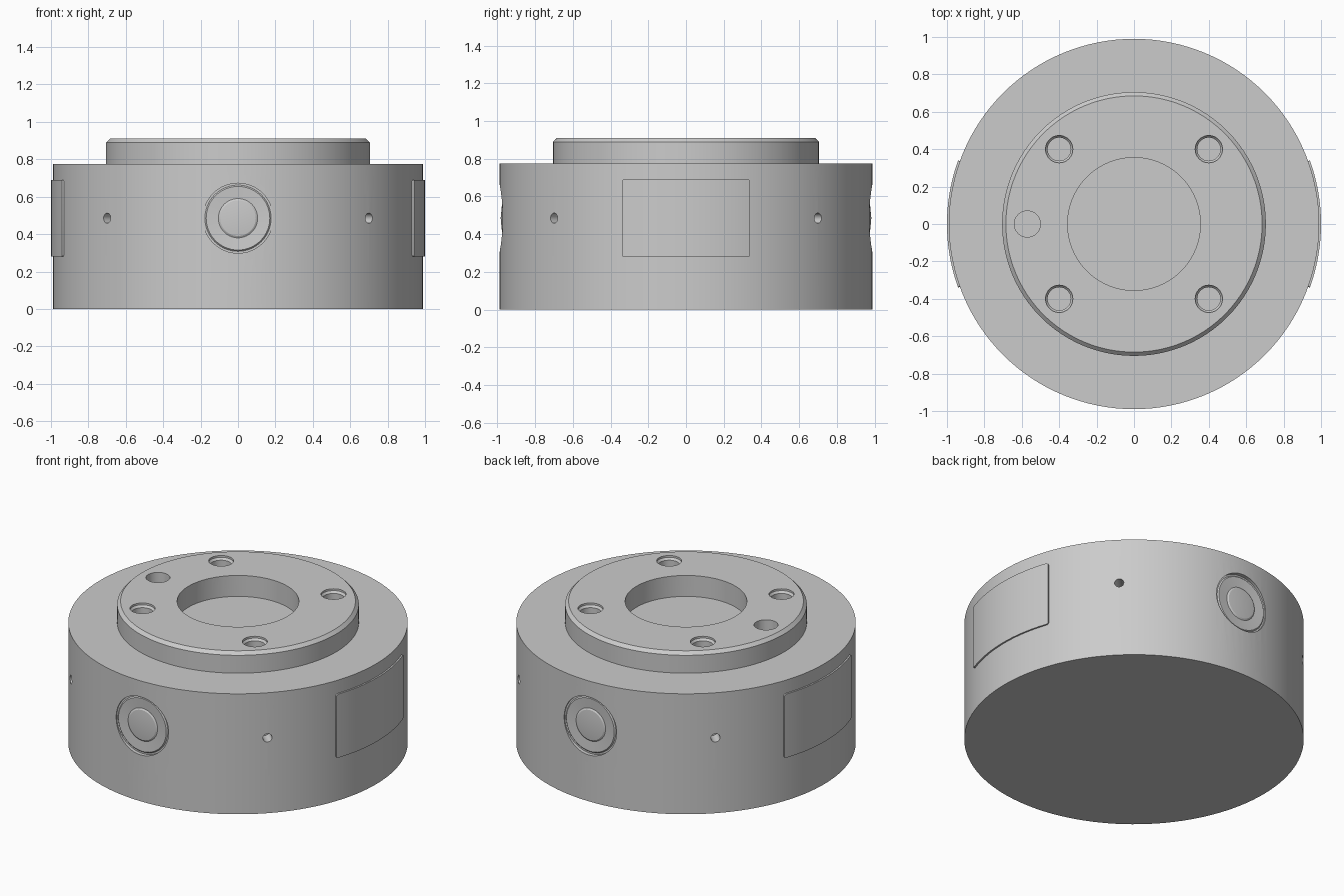
import bpy, bmesh, math
from mathutils import Matrix, Vector

if "Cube" in bpy.data.objects:
    bpy.data.objects.remove(bpy.data.objects["Cube"], do_unlink=True)

BODY_R, BODY_TOP, TOP = 0.99, 0.775, 0.91
MID = 0.485  # height of the side features

metal = bpy.data.materials.new("grey metal")
metal.use_nodes = True
metal.diffuse_color = (0.6, 0.6, 0.6, 1)
metal.node_tree.nodes["Principled BSDF"].inputs["Base Color"].default_value = (0.6, 0.6, 0.6, 1)


def revolve(bm, profile, segments, matrix=Matrix()):
    """Turn (radius, height) points, first and last on the axis, into a solid."""
    verts = [bm.verts.new((r, 0, h)) for r, h in profile]
    edges = [bm.edges.new(pair) for pair in zip(verts, verts[1:])]
    result = bmesh.ops.spin(bm, geom=verts + edges, cent=(0, 0, 0), axis=(0, 0, 1),
                            angle=2 * math.pi, steps=segments, use_merge=True)
    new = set(verts) | {g for g in result["geom_last"] if isinstance(g, bmesh.types.BMVert)}
    # collect everything connected to this solid
    stack = list(new)
    while stack:
        for e in stack.pop().link_edges:
            for v in e.verts:
                if v not in new:
                    new.add(v)
                    stack.append(v)
    merged = list(new)
    bmesh.ops.transform(bm, matrix=matrix, verts=merged)
    bmesh.ops.remove_doubles(bm, verts=merged, dist=0.0001)


def make_object(name, bm):
    bmesh.ops.recalc_face_normals(bm, faces=bm.faces)
    mesh = bpy.data.meshes.new(name)
    bm.to_mesh(mesh)
    bm.free()
    mesh.materials.append(metal)
    obj = bpy.data.objects.new(name, mesh)
    bpy.context.collection.objects.link(obj)
    return obj


def smooth(obj):
    bpy.ops.object.select_all(action="DESELECT")
    obj.select_set(True)
    bpy.context.view_layer.objects.active = obj
    bpy.ops.object.shade_smooth_by_angle(angle=math.radians(25))


def outward(angle):
    """Matrix that points local z out through the side wall."""
    direction = Vector((math.cos(angle), math.sin(angle), 0))
    return Matrix.Translation((0, 0, MID)) @ direction.to_track_quat("Z", "Y").to_matrix().to_4x4()


# Round housing with the chamfered mounting flange
bm = bmesh.new()
revolve(bm, [(0, 0), (BODY_R, 0), (BODY_R, BODY_TOP), (0.705, BODY_TOP),
             (0.705, TOP - 0.02), (0.685, TOP), (0, TOP)], 128)
housing = make_object("housing", bm)

# All recesses gathered in one cutter
bm = bmesh.new()
revolve(bm, [(0, BODY_TOP), (0.355, BODY_TOP), (0.355, 1), (0, 1)], 96)
for x in (-0.4, 0.4):
    for y in (-0.4, 0.4):
        revolve(bm, [(0, BODY_TOP), (0.062, BODY_TOP), (0.062, TOP - 0.025),
                     (0.073, TOP - 0.012), (0.073, 1), (0, 1)],
                32, Matrix.Translation((x, y, 0)))
revolve(bm, [(0, BODY_TOP), (0.07, BODY_TOP), (0.07, 1), (0, 1)],
        32, Matrix.Translation((-0.57, 0, 0)))
for quarter in range(4):
    revolve(bm, [(0, 0.9), (0.027, 0.9), (0.027, 1.1), (0, 1.1)],
            24, outward(math.pi / 4 + quarter * math.pi / 2))
# Round button recesses with a raised centre, front and back
for angle in (-math.pi / 2, math.pi / 2):
    revolve(bm, [(0, 0.983), (0.095, 0.974), (0.105, 0.968), (0.17, 0.973),
                 (0.177, 0.966), (0.187, 0.966), (0.187, 1.1), (0, 1.1)], 64, outward(angle))
cutter = make_object("recess_cutter", bm)
cutter.hide_render = True

cut = housing.modifiers.new("recesses", "BOOLEAN")
cut.operation = "DIFFERENCE"
cut.solver = "EXACT"
cut.object = cutter
bpy.ops.object.select_all(action="DESELECT")
bpy.context.view_layer.objects.active = housing
housing.select_set(True)
bpy.ops.object.modifier_apply(modifier=cut.name)
bpy.data.objects.remove(cutter, do_unlink=True)
smooth(housing)

# Thin curved cover plates on both sides
HALF = math.asin(0.34)
STEPS = 24
for name, turn in (("left_cover_plate", 0), ("right_cover_plate", math.pi)):
    bm = bmesh.new()
    ring = []
    for radius, order in ((1.0, range(STEPS + 1)), (0.97, range(STEPS, -1, -1))):
        for i in order:
            a = turn - HALF + 2 * HALF * i / STEPS
            ring.append(bm.verts.new((radius * math.cos(a), radius * math.sin(a), 0.28)))
    face = bm.faces.new(ring)
    top = bmesh.ops.extrude_face_region(bm, geom=[face])["geom"]
    bmesh.ops.translate(bm, vec=(0, 0, 0.41),
                        verts=[g for g in top if isinstance(g, bmesh.types.BMVert)])
    # round the four corners
    corners = [e for e in bm.edges
               if abs(e.verts[0].co.z - e.verts[1].co.z) < 0.001
               and abs(e.calc_length() - 0.03) < 0.001
               and abs(e.verts[0].co.xy.length - e.verts[1].co.xy.length) > 0.02]
    bmesh.ops.bevel(bm, geom=corners, offset=0.012, segments=3, profile=0.5, affect="EDGES")
    smooth(make_object(name, bm))
